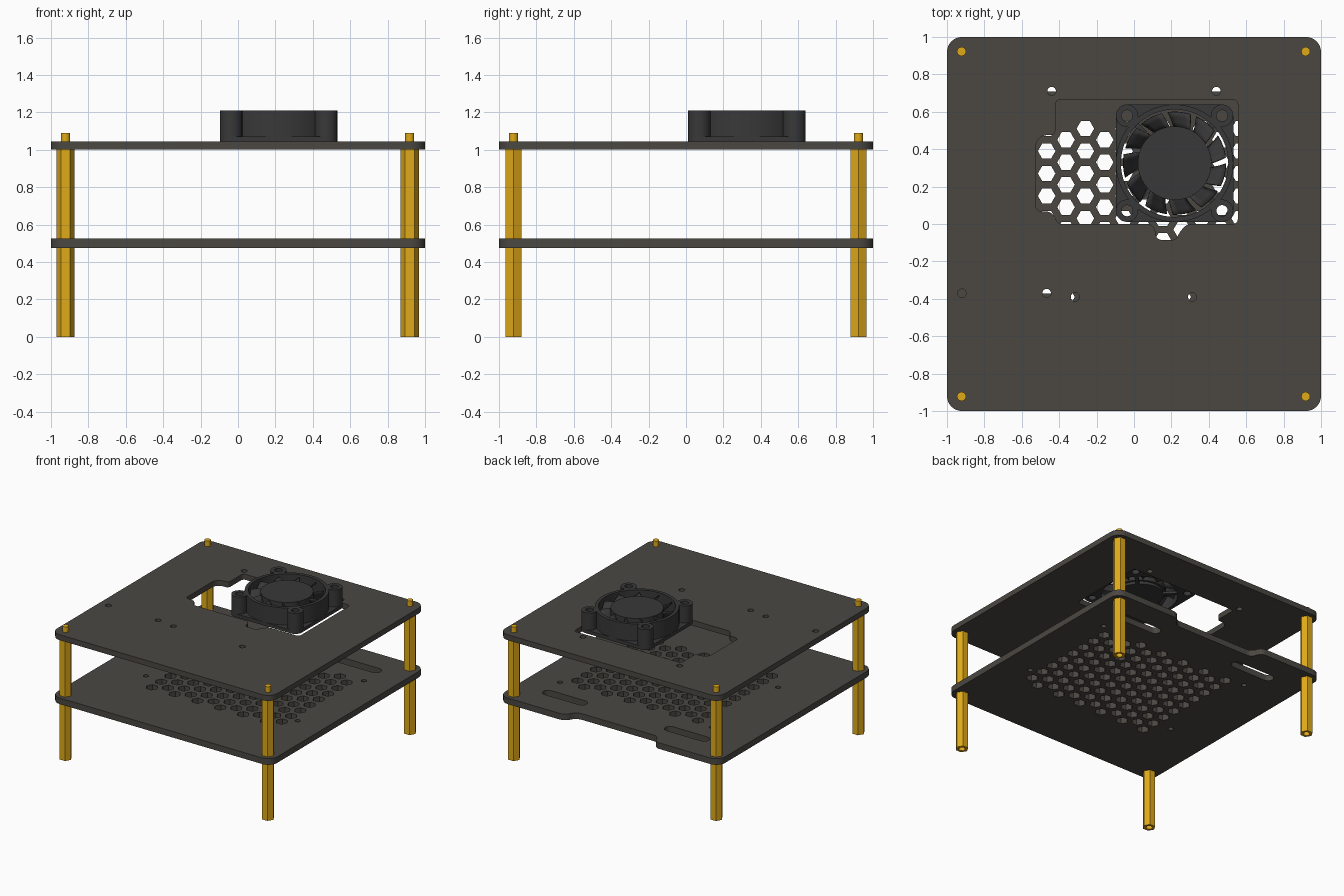
import bpy, bmesh, math
from mathutils import Vector

if "Cube" in bpy.data.objects:
    bpy.data.objects.remove(bpy.data.objects["Cube"])


def material(name, rgb):
    m = bpy.data.materials.new(name)
    m.diffuse_color = (*rgb, 1)
    m.use_nodes = True
    m.node_tree.nodes["Principled BSDF"].inputs["Base Color"].default_value = m.diffuse_color
    return m


BOARD = material("dark_board", (0.07, 0.064, 0.055))
PLASTIC = material("fan_plastic", (0.04, 0.04, 0.042))
BRASS = material("brass", (0.74, 0.40, 0.01))


def finish(bm, name, mat):
    mesh = bpy.data.meshes.new(name)
    bm.to_mesh(mesh)
    bm.free()
    mesh.materials.append(mat)
    ob = bpy.data.objects.new(name, mesh)
    bpy.context.collection.objects.link(ob)
    bpy.ops.object.select_all(action='DESELECT')
    ob.select_set(True)
    bpy.context.view_layer.objects.active = ob
    bpy.ops.object.shade_smooth_by_angle(angle=math.radians(32))
    return ob


def circle(x, y, r, n=24):
    return [(x + r * math.cos(2 * math.pi * i / n), y + r * math.sin(2 * math.pi * i / n))
            for i in range(n)]


def rounded(pts, r, n=6):
    """Polygon with softened corners."""
    out, pts = [], [Vector(p) for p in pts]
    for i, p in enumerate(pts):
        a, b = pts[i - 1] - p, pts[(i + 1) % len(pts)] - p
        k = min(r, a.length * 0.49, b.length * 0.49)
        a, b = p + a.normalized() * k, p + b.normalized() * k
        for j in range(n + 1):
            t = j / n
            w = 2 * t * (1 - t) * 0.83   # rational weight, close to a true arc
            q = (a * (1 - t) ** 2 + p * w * 0.85 + b * t ** 2) / ((1 - t) ** 2 + w * 0.85 + t ** 2)
            out.append((q.x, q.y))
    return out


def box_pts(x0, x1, y0, y1):
    return [(x0, y0), (x1, y0), (x1, y1), (x0, y1)]


def slot(x0, x1, y, r):
    right = [(x1 + r * math.sin(math.pi * i / 8), y - r * math.cos(math.pi * i / 8)) for i in range(9)]
    left = [(x0 - r * math.sin(math.pi * i / 8), y + r * math.cos(math.pi * i / 8)) for i in range(9)]
    return right + left


def extrude(name, loops, z0, z1, mat):
    """Solid from an outline plus hole loops."""
    cu = bpy.data.curves.new(name + "_profile", 'CURVE')
    cu.dimensions, cu.fill_mode, cu.extrude = '2D', 'BOTH', (z1 - z0) / 2
    for loop in loops:
        sp = cu.splines.new('POLY')
        sp.points.add(len(loop) - 1)
        for p, (x, y) in zip(sp.points, loop):
            p.co = (x, y, 0, 1)
        sp.use_cyclic_u = True
    tmp = bpy.data.objects.new(name + "_profile", cu)
    bpy.context.collection.objects.link(tmp)
    bpy.context.view_layer.update()
    mesh = bpy.data.meshes.new_from_object(tmp.evaluated_get(bpy.context.evaluated_depsgraph_get()))
    bpy.data.objects.remove(tmp)
    bm = bmesh.new()
    bm.from_mesh(mesh)
    bmesh.ops.remove_doubles(bm, verts=bm.verts, dist=1e-5)
    bmesh.ops.translate(bm, verts=bm.verts, vec=(0, 0, (z0 + z1) / 2))
    bmesh.ops.recalc_face_normals(bm, faces=bm.faces)
    return finish(bm, name, mat)


# Lower plate: notched back edge, two slots, honeycomb vents, screw holes
outline = rounded([(-1, -1), (1, -1), (1, 1), (0.40, 1), (0.36, 0.91), (-0.39, 0.91), (-0.41, 1), (-1, 1)], 0.08)
loops = [outline, slot(0.42, 0.73, 0.75, 0.042), slot(-0.69, -0.38, 0.75, 0.042)]
for c in range(12):
    for r in range(9 - c % 2):
        loops.append(circle(-0.467 + 0.1035 * c, 0.51 - 0.06 * (c % 2) - 0.12 * r, 0.047, 6))
loops += [circle(x, y, 0.02) for x in (-0.62, 0.76) for y in (-0.31, 0.55)]
extrude("lower_plate", loops, 0.475, 0.525, BOARD)

# Upper plate: stepped fan opening and screw holes
opening = rounded([(-0.40, 0), (0.09, 0), (0.115, -0.03), (0.12, -0.085), (0.225, -0.085), (0.24, -0.05),
                   (0.28, 0), (0.555, 0), (0.555, 0.665), (-0.42, 0.665), (-0.42, 0.475),
                   (-0.49, 0.475), (-0.525, 0.44), (-0.525, 0.07), (-0.44, 0.065), (-0.415, 0.02)], 0.025, 4)
holes = [(-0.44, 0.71), (0.44, 0.71), (-0.92, -0.37), (-0.467, -0.37), (-0.315, -0.39), (0.312, -0.39)]
extrude("upper_plate", [rounded(box_pts(-1, 1, -1, 1), 0.08), opening]
        + [circle(x, y, 0.023) for x, y in holes], 1.0, 1.045, BOARD)

# Hexagonal standoffs with threaded studs
for sx, x in (("left", -0.922), ("right", 0.918)):
    for sy, y in (("front", -0.922), ("back", 0.922)):
        tag = f"{sy}_{sx}"
        extrude("lower_standoff_" + tag, [circle(x, y, 0.049, 6), circle(x, y, 0.025)], 0, 0.475, BRASS)
        extrude("upper_standoff_" + tag, [circle(x, y, 0.049, 6)], 0.525, 1.0, BRASS)
        extrude("lower_stud_" + tag, [circle(x, y, 0.0245)], 0.2, 0.53, BRASS)
        extrude("upper_stud_" + tag, [circle(x, y, 0.024)], 0.99, 1.09, BRASS)

# Fan frame: square base flange, round shroud, corner posts
FX, FY, H, B, T = 0.217, 0.325, 0.314, 1.042, 1.21
corners = [(FX + sx * 0.254, FY + sy * 0.254) for sx in (-1, 1) for sy in (-1, 1)]
extrude("fan_base", [rounded(box_pts(FX - H, FX + H, FY - H, FY + H), 0.06), circle(FX, FY, 0.287, 64)]
        + [circle(x, y, 0.03) for x, y in corners], B, B + 0.028, PLASTIC)
extrude("fan_shroud", [circle(FX, FY, H, 64), circle(FX, FY, 0.287, 64)], B, T, PLASTIC)
for i, (x, y) in enumerate(corners):
    extrude(f"fan_post_{i}", [circle(x, y, 0.06), circle(x, y, 0.03)], B, T, PLASTIC)

# Fan hub, motor plate and spokes
hub = extrude("fan_hub", [circle(FX, FY, 0.197, 64)], 1.065, 1.2, PLASTIC)
extrude("motor_plate", [circle(FX, FY, 0.18, 48)], B, 1.066, PLASTIC)
for i in range(4):
    a = math.radians(45 + 90 * i)
    d, n = Vector((math.cos(a), math.sin(a))), Vector((-math.sin(a), math.cos(a))) * 0.014
    c = Vector((FX, FY))
    pts = [c + d * 0.17 - n, c + d * 0.295 - n, c + d * 0.295 + n, c + d * 0.17 + n]
    extrude(f"fan_spoke_{i}", [[tuple(p) for p in pts]], B, 1.062, PLASTIC)

# Fan blades: pitched, swept sheets around the hub
bm = bmesh.new()
for b in range(11):
    grid = []
    for i in range(4):
        r = 0.19 + 0.085 * i / 3
        row = []
        for j in range(5):
            a = math.radians(b * 360 / 11 + 7 * i / 3 + 25 * j / 4)
            row.append(bm.verts.new((FX + r * math.cos(a), FY + r * math.sin(a), 1.192 - 0.115 * j / 4)))
        grid.append(row)
    for i in range(3):
        for j in range(4):
            bm.faces.new((grid[i][j], grid[i + 1][j], grid[i + 1][j + 1], grid[i][j + 1]))
blades = finish(bm, "fan_blades", PLASTIC)
mod = blades.modifiers.new("thickness", 'SOLIDIFY')
mod.thickness, mod.offset = 0.009, 0
